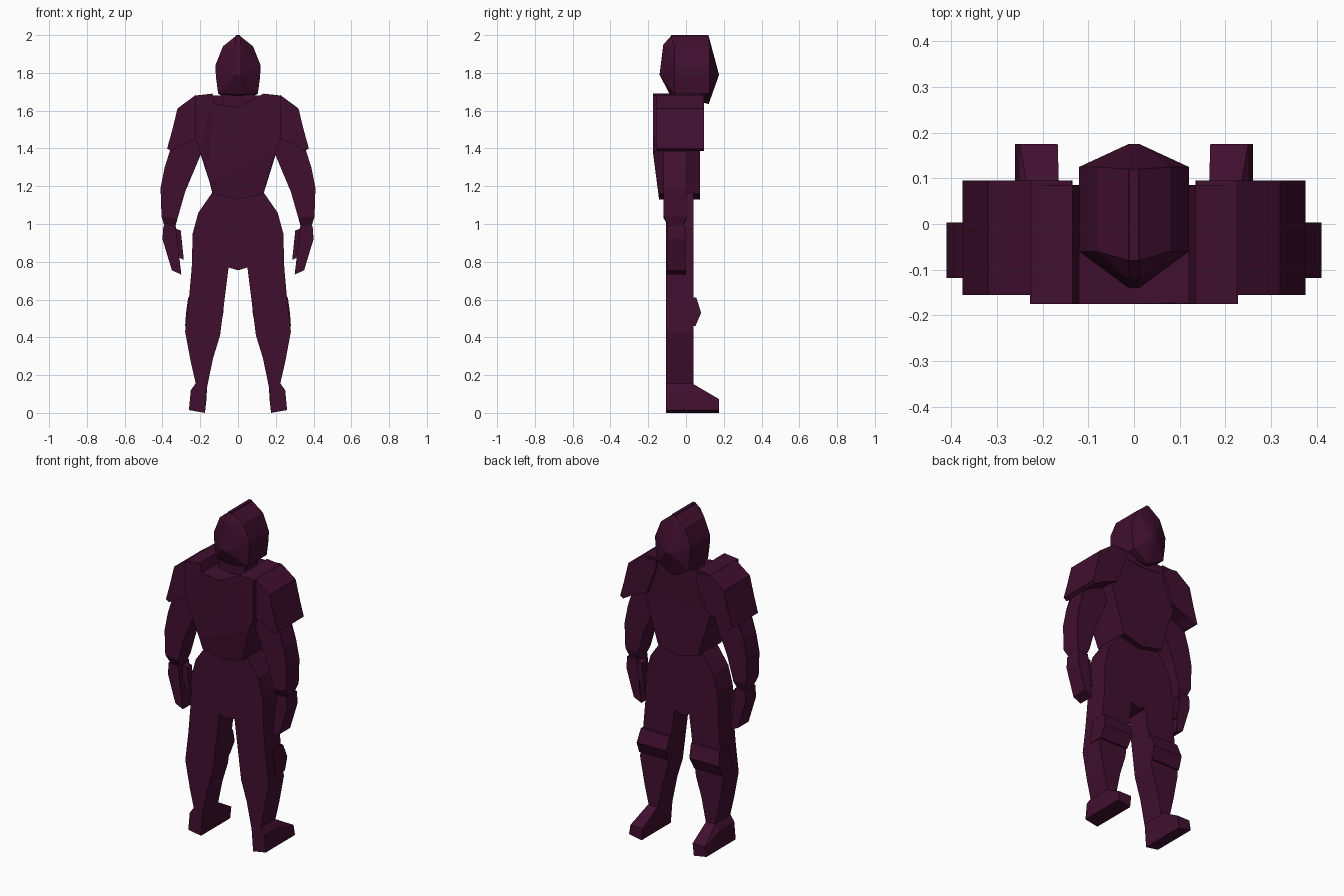
import bpy, bmesh

if "Cube" in bpy.data.objects:
    bpy.data.objects.remove(bpy.data.objects["Cube"])

mat = bpy.data.materials.new("dark plum metal")
mat.diffuse_color = (0.052, 0.0048, 0.028, 1)
mat.use_nodes = True
mat.node_tree.nodes["Principled BSDF"].inputs["Base Color"].default_value = mat.diffuse_color


def finish(name, bm):
    bmesh.ops.recalc_face_normals(bm, faces=bm.faces)
    me = bpy.data.meshes.new(name)
    bm.to_mesh(me)
    bm.free()
    me.materials.append(mat)
    ob = bpy.data.objects.new(name, me)
    bpy.context.collection.objects.link(ob)
    return ob


def mirror_x(ob):
    ob.modifiers.new("mirror", 'MIRROR').use_mirror_merge = False
    return ob


def sym(half):
    """Complete a right-hand outline with its reflection."""
    return half + [(-x, z) for x, z in reversed(half) if x > 0]


def prism(name, pts, back, front):
    """Extrude an x/z outline along y; back and front are y values or functions of z."""
    fb = back if callable(back) else lambda z: back
    ff = front if callable(front) else lambda z: front
    bm = bmesh.new()
    a = [bm.verts.new((x, fb(z), z)) for x, z in pts]
    b = [bm.verts.new((x, ff(z), z)) for x, z in pts]
    n = len(pts)
    caps = [bm.faces.new(a), bm.faces.new(b)]
    for i in range(n):
        j = (i + 1) % n
        bm.faces.new((a[i], a[j], b[j], b[i]))
    bmesh.ops.triangulate(bm, faces=caps, ngon_method='EAR_CLIP')
    return finish(name, bm)


def hull(name, pts):
    bm = bmesh.new()
    vs = [bm.verts.new(p) for p in pts]
    res = bmesh.ops.convex_hull(bm, input=vs)
    loose = {g for g in res["geom_interior"] + res["geom_unused"]
             if isinstance(g, bmesh.types.BMVert)}
    bmesh.ops.delete(bm, geom=list(loose), context='VERTS')
    return finish(name, bm)


# Helmet: side profile slab with pointed face and back
pts = []
for s in (-1, 1):
    for y in (-0.06, 0.125):
        pts += [(s * x, y, z) for x, z in
                ((0.08, 1.94), (0.12, 1.84), (0.117, 1.78), (0.105, 1.69))]
    pts += [(s * 0.012, y, z) for y, z in
            ((-0.08, 1.995), (-0.12, 1.95), (-0.14, 1.79), (-0.085, 1.685),
             (0.12, 1.995), (0.13, 1.95), (0.175, 1.79), (0.12, 1.635))]
hull("helmet", pts)

# Raised crest along the helmet ridge
bm = bmesh.new()
ring = [(-0.08, 2.0), (0.12, 2.0), (0.12, 1.96), (-0.08, 1.96)]
sides = [[bm.verts.new((x, y, z)) for y, z in ring] for x in (-0.01, 0.01)]
for s in sides:
    bm.faces.new(s)
for i in range(4):
    j = (i + 1) % 4
    bm.faces.new((sides[0][i], sides[0][j], sides[1][j], sides[1][i]))
finish("helmet_crest", bm)

# Neck
hull("neck", [(x, y, z) for x in (-0.085, 0.085) for y in (-0.06, 0.06)
              for z in (1.58, 1.72)])

# Cuirass with neck notch, tapering to the waist
prism("cuirass", sym([(0, 1.13), (0.135, 1.16), (0.15, 1.22), (0.2, 1.38), (0.228, 1.46),
                      (0.228, 1.68), (0.135, 1.69), (0.12, 1.635), (0, 1.62)]),
      lambda z: -0.175 if z > 1.37 else -0.175 + (1.38 - z) * 0.13,
      lambda z: 0.085 if z > 1.6 else 0.075)

# Hips and crotch guard
prism("hips", sym([(0, 0.755), (0.05, 0.77), (0.245, 0.77), (0.24, 0.95), (0.21, 1.06),
                   (0.137, 1.165)]), -0.105, 0.04)

# Legs
mirror_x(prism("legs", [(0.05, 0.77), (0.245, 0.77), (0.26, 0.6), (0.28, 0.43),
                        (0.25, 0.27), (0.22, 0.14), (0.163, 0.14), (0.132, 0.29),
                        (0.095, 0.41)], -0.105, 0.04))

# Knee guards with a horizontal ridge
mirror_x(hull("knee_guards", [(x, y, z) for x0, x1, z, yf in
                              ((0.072, 0.264, 0.61, 0.055), (0.078, 0.275, 0.53, 0.08),
                               (0.09, 0.28, 0.46, 0.05))
                              for x in (x0, x1) for y in (-0.04, yf)]))

# Boots
mirror_x(hull("boots", [(x, y, z) for y, top in ((-0.105, 0.12), (0.04, 0.12), (0.175, 0.073))
                        for x, z in ((0.175, 0.0), (0.26, 0.015), (0.167, top), (0.25, top))]
              + [(x, y, 0.155) for x in (0.163, 0.225) for y in (-0.105, 0.035)]))

# Shoulder guards
mirror_x(prism("shoulder_guards", [(0.135, 1.63), (0.137, 1.672), (0.225, 1.682), (0.32, 1.612),
                                   (0.35, 1.49), (0.375, 1.4), (0.355, 1.387), (0.3, 1.42),
                                   (0.2, 1.46)], -0.155, 0.095))

# Arms
mirror_x(prism("arms", [(0.2, 1.5), (0.325, 1.5), (0.35, 1.39), (0.388, 1.3), (0.41, 1.19),
                        (0.405, 1.04), (0.32, 1.03), (0.28, 1.17), (0.19, 1.385)],
               -0.118, 0.003))

# Wrists narrowing toward the hands
mirror_x(hull("wrists", [(x, y, z) for x, z, y0, y1 in
                         ((0.32, 1.03, -0.118, 0.003), (0.405, 1.04, -0.118, 0.003),
                          (0.335, 0.975, -0.085, -0.02), (0.385, 0.975, -0.085, -0.02))
                         for y in (y0, y1)]))

# Hands and thumbs
mirror_x(prism("hands", [(0.33, 0.99), (0.395, 0.99), (0.4, 0.92), (0.35, 0.755),
                         (0.3, 0.732), (0.322, 0.83), (0.335, 0.92)], -0.1, 0.0))
mirror_x(prism("thumbs", [(0.35, 0.985), (0.303, 0.965), (0.287, 0.81), (0.308, 0.82),
                          (0.338, 0.92)], -0.055, -0.01))
